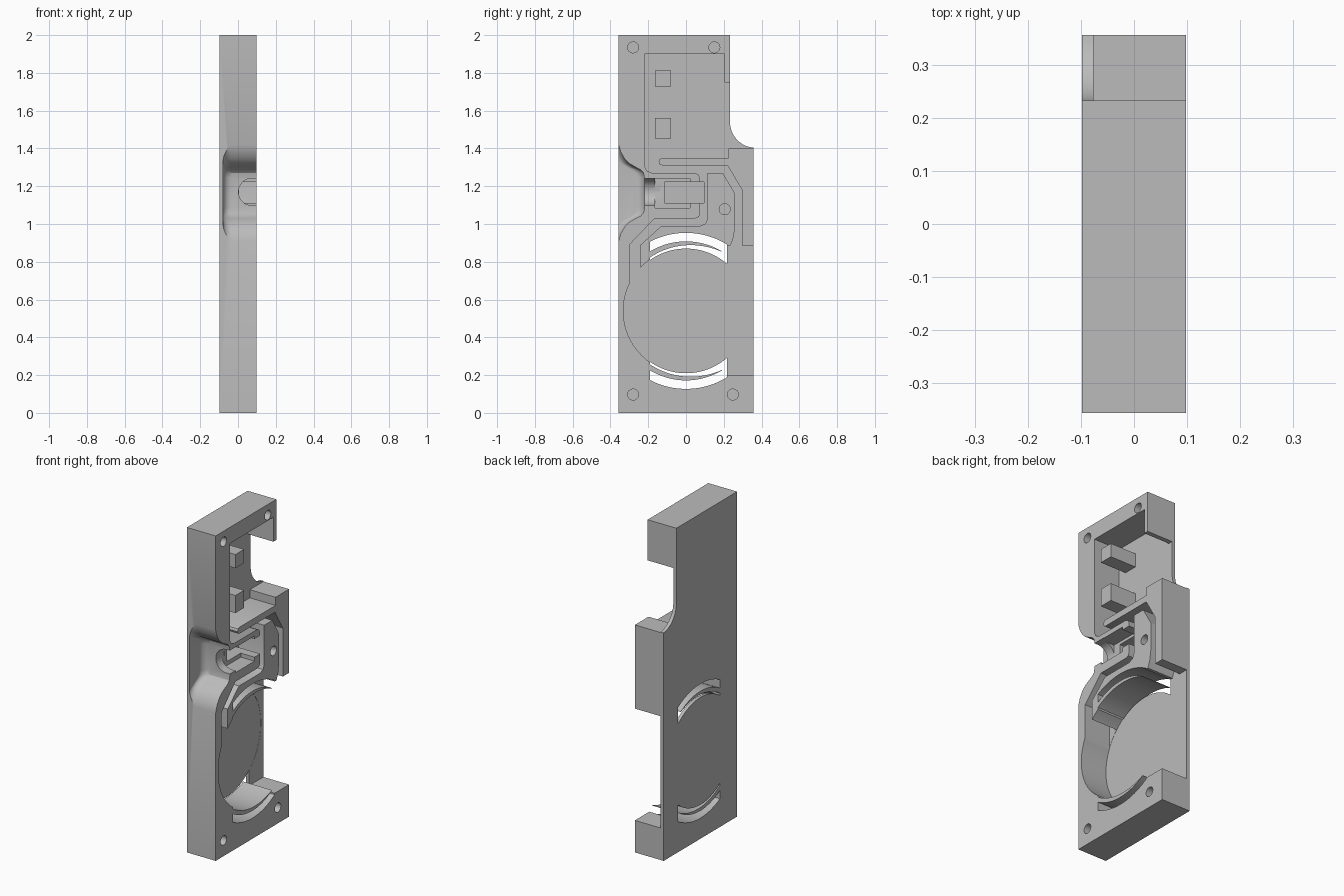
import bpy, bmesh
from math import sin, cos, pi, asin, radians

if "Cube" in bpy.data.objects:
    bpy.data.objects.remove(bpy.data.objects["Cube"], do_unlink=True)

grey = bpy.data.materials.new("light_grey")
grey.use_nodes = True
COLOUR = (0.5, 0.5, 0.5, 1)
grey.diffuse_color = COLOUR
grey.node_tree.nodes["Principled BSDF"].inputs["Base Color"].default_value = COLOUR

HALF, FLOOR, OUT = 0.098, -0.077, 0.2
CELL_Z, CELL_R = 0.54, 0.332


def loft(name, rings):
    """Closed solid through rings of 3D points."""
    bm = bmesh.new()
    loops = [[bm.verts.new(p) for p in ring] for ring in rings]
    n = len(loops[0])
    for a, b in zip(loops, loops[1:]):
        for i in range(n):
            j = (i + 1) % n
            bm.faces.new((a[i], a[j], b[j], b[i]))
    bm.faces.new(loops[0][::-1])
    bm.faces.new(loops[-1])
    bmesh.ops.recalc_face_normals(bm, faces=bm.faces)
    mesh = bpy.data.meshes.new(name)
    bm.to_mesh(mesh)
    bm.free()
    mesh.materials.append(grey)
    ob = bpy.data.objects.new(name, mesh)
    bpy.context.collection.objects.link(ob)
    return ob


def prism(name, pts, x0, x1):
    """Extrude a (y, z) outline along x."""
    return loft(name, [[(x, y, z) for y, z in pts] for x in (x0, x1)])


def rect(y0, y1, z0, z1):
    return [(y0, z0), (y1, z0), (y1, z1), (y0, z1)]


def arc(cy, cz, r, a0, a1, n=24):
    return [(cy + r * cos(a0 + (a1 - a0) * i / n), cz + r * sin(a0 + (a1 - a0) * i / n))
            for i in range(n + 1)]


def smooth(ob):
    bpy.ops.object.select_all(action='DESELECT')
    ob.select_set(True)
    bpy.context.view_layer.objects.active = ob
    bpy.ops.object.shade_smooth_by_angle(angle=radians(30))


def cut(body, cutter):
    cutter.hide_render = True
    mod = body.modifiers.new("cut", 'BOOLEAN')
    mod.operation, mod.solver, mod.object = 'DIFFERENCE', 'EXACT', cutter
    bpy.context.view_layer.objects.active = body
    bpy.ops.object.modifier_apply(modifier=mod.name)
    bpy.data.objects.remove(cutter, do_unlink=True)


# Housing slab with a concave shoulder
shoulder = arc(0.37, 1.54, 0.137, 1.5 * pi - 0.095, pi, 16)
body = prism("housing", [(-0.357, 0), (0.357, 0), (0.357, shoulder[0][1])] + shoulder[1:]
             + [(0.233, 2), (-0.357, 2)], -HALF, HALF)

# Board pocket, wire channels and open side as one outline
channels = [
    (-0.22, 1.9), (0.205, 1.9), (0.205, 1.75), (0.45, 1.75), (0.45, 1.4), (0.225, 1.4),
    (0.225, 1.35), (-0.125, 1.35), (-0.139, 1.344), (-0.145, 1.33), (-0.139, 1.316),
    (-0.125, 1.31), (0.22, 1.31), (0.297, 1.18), (0.297, 0.885), (0.45, 0.885),
    (0.45, 0.197), (0.215, 0.197), (0.215, 0.885), (0.235, 0.885), (0.252, 0.93),
    (0.26, 0.99), (0.26, 1.16), (0.195, 1.27), (0.115, 1.27), (0.115, 1.03),
    (0.103, 1.002), (0.075, 0.99), (-0.13, 0.99), (-0.24, 0.89), (-0.24, 0.7),
    (-0.3, 0.65), (-0.3, 0.89), (-0.165, 1.03), (0.05, 1.03), (0.068, 1.037),
    (0.075, 1.055), (0.075, 1.24), (0.066, 1.261), (0.045, 1.27), (-0.18, 1.27),
    (-0.208, 1.282), (-0.22, 1.31)]
cut(body, prism("channel_cutter", channels, FLOOR, OUT))

# Round cell pocket
cut(body, prism("cell_cutter", arc(0, CELL_Z, CELL_R, 0, 2 * pi, 96)[:-1], FLOOR - 0.001, OUT))


# Curved slots with spring fingers, above and below the cell
def band(r_out, r_in, y0, y1, side, taper=0.0):
    n = 24
    pts = []
    for r, grow, order in ((r_out, 0, range(n + 1)), (r_in, taper, range(n, -1, -1))):
        for i in order:
            rr = r + grow * (i / n) ** 2
            a0, a1 = asin(y0 / rr), asin(y1 / rr)
            a = a0 + (a1 - a0) * i / n
            pts.append((rr * sin(a), CELL_Z + side * rr * cos(a)))
    return pts


for side, word in ((1, "upper"), (-1, "lower")):
    cut(body, prism("slot_cutter", band(0.413, CELL_R - 0.002, -0.19, 0.217, side), -OUT, OUT))
    smooth(prism(word + "_spring_finger",
                 band(0.368, 0.341, -0.195, 0.19, side, 0.025), -HALF, HALF))

# Finger dent in the front edge, with a filleted floor
half = [(-0.5, 0.34), (-0.357, 0.255), (-0.345, 0.215), (-0.325, 0.18), (-0.3, 0.155),
        (-0.265, 0.135), (-0.24, 0.122), (-0.225, 0.105), (-0.22, 0.08)]
dent = [(y, 1.165 + z) for y, z in half] + [(y, 1.165 - z) for y, z in half[::-1]]
R = 0.045
rings = []
for i in range(9):
    a = i / 8 * pi / 2
    rings.append([(-0.08 + R * (1 - cos(a)), y - R * (1 - sin(a)), z) for y, z in dent])
rings.append([(OUT, y, z) for y, z in dent])
cut(body, loft("dent_cutter", rings))

# Lamp seat: rounded trough, square seat and lead slot
trough = [(OUT, 1.242)] + [(x, z) for x, z in arc(0.075, 1.17, 0.072, pi / 2, 1.5 * pi)] + [(OUT, 1.098)]
cut(body, loft("trough_cutter", [[(x, y, z) for x, z in trough] for y in (-0.3, -0.14)]))
cut(body, prism("seat_cutter", rect(-0.165, 0.02, 1.085, 1.24), 0.005, OUT))
cut(body, prism("lead_cutter", rect(-0.115, 0.095, 1.11, 1.222), -0.085, OUT))

# Screw holes
for y, z in ((-0.28, 1.935), (0.15, 1.935), (0.205, 1.078), (-0.28, 0.097), (0.248, 0.097)):
    cut(body, prism("hole_cutter", arc(y, z, 0.029, 0, 2 * pi, 24)[:-1], -0.05, OUT))
smooth(body)

# Board posts
for name, z0, z1 in (("upper_post", 1.728, 1.812), ("lower_post", 1.452, 1.56)):
    prism(name, rect(-0.165, -0.08, z0, z1), FLOOR - 0.005, HALF)
